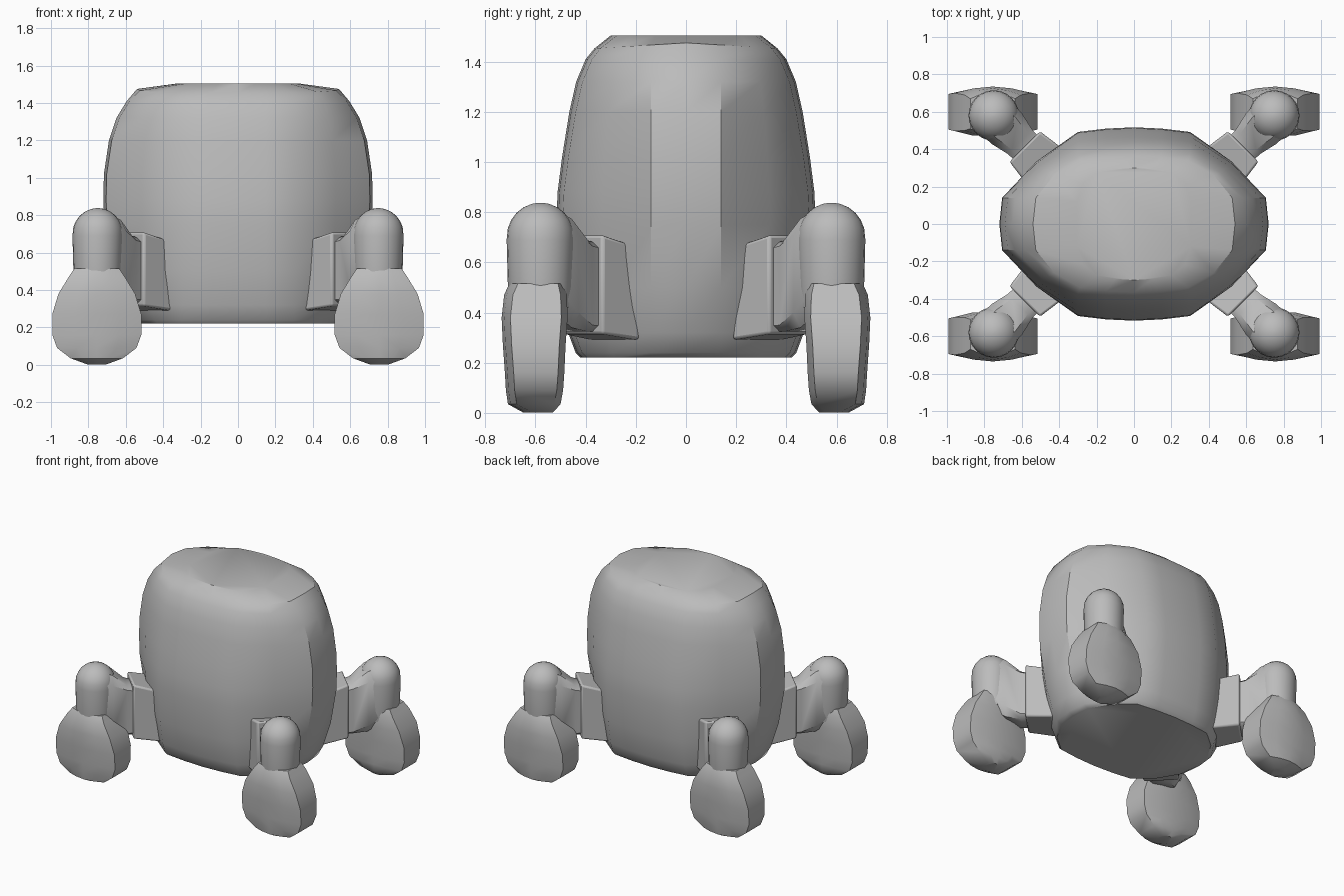
import bpy, bmesh, math
from mathutils import Vector

cube = bpy.data.objects.get("Cube")
if cube:
    bpy.data.objects.remove(cube, do_unlink=True)

# One flat grey for everything
grey = bpy.data.materials.new("plain grey")
grey.use_nodes = True
grey.diffuse_color = (0.5, 0.5, 0.5, 1)
grey.node_tree.nodes["Principled BSDF"].inputs["Base Color"].default_value = (0.5, 0.5, 0.5, 1)


def finish(name, bm, angle=40, bevel=0):
    bmesh.ops.recalc_face_normals(bm, faces=bm.faces)
    mesh = bpy.data.meshes.new(name)
    bm.to_mesh(mesh)
    bm.free()
    mesh.materials.append(grey)
    obj = bpy.data.objects.new(name, mesh)
    bpy.context.collection.objects.link(obj)
    if bevel:
        mod = obj.modifiers.new("soft edges", 'BEVEL')
        mod.width, mod.segments, mod.limit_method = bevel, 2, 'ANGLE'
    bpy.ops.object.select_all(action='DESELECT')
    obj.select_set(True)
    bpy.context.view_layer.objects.active = obj
    bpy.ops.object.shade_smooth_by_angle(angle=math.radians(angle))


def loft(rings):
    """Skin a stack of equal-sized rings and cap both ends."""
    bm = bmesh.new()
    loops = [[bm.verts.new(p) for p in ring] for ring in rings]
    n = len(loops[0])
    for a, b in zip(loops, loops[1:]):
        for i in range(n):
            j = (i + 1) % n
            bm.faces.new((a[i], a[j], b[j], b[i]))
    bm.faces.new(loops[0])
    bm.faces.new(loops[-1])
    return bm


def body_ring(z, w, d, flat_x=0.3, flat_y=0.14, dip=0):
    """Rounded octagon with fixed-width flats on its four sides."""
    xs, ys = w - 0.015, d - 0.025
    q = [(w, 0), (xs, flat_y),
         ((xs + flat_x) / 2 + 0.02, (ys + flat_y) / 2 + 0.02),
         (flat_x, ys), (flat_x / 2, d - 0.007), (0, d)]
    half = q + [(-x, y) for x, y in q[-2::-1]]
    full = half + [(x, -y) for x, y in half[-2:0:-1]]
    return [(x, y, z - dip * abs(y) / d) for x, y in full]


# Barrel body with a shallow crowned lid
levels = [(0.22, 0.53, 0.42), (0.24, 0.565, 0.44), (0.32, 0.61, 0.47),
          (0.5, 0.67, 0.5), (0.75, 0.715, 0.517), (0.88, 0.72, 0.512),
          (1.02, 0.717, 0.494), (1.2, 0.69, 0.465), (1.32, 0.65, 0.438),
          (1.41, 0.595, 0.4)]
rings = [body_ring(*level) for level in levels]
rings.append(body_ring(1.475, 0.54, 0.365, 0.29, dip=0.022))
rings.append(body_ring(1.505, 0.32, 0.3, 0.2, 0.12))
finish("body", loft(rings), 35)

# Legs stand on diagonals through these points
HIP = Vector((0.75, 0.58, 0))
AXIS = Vector((1, 1, 0)).normalized()
SIDE = Vector((1, -1, 0)).normalized()


def leg_ring(s, half, low, high, lift=0):
    """Eight-sided upright section, s along the leg axis from the hip."""
    mid = (low + high) / 2
    c = half * 0.65
    shape = [(-c, low), (c, low), (half, low + lift), (half, high - lift),
             (c, high), (-c, high), (-half, high - lift), (-half, low + lift)]
    return [HIP + AXIS * s + SIDE * u + Vector((0, 0, v)) for u, v in shape]


def foot_ring(z, w, y0, y1):
    ym = [y0 + 0.025, y1 - 0.035]
    shape = [(w, ym[0]), (w, ym[1]), (w * 0.5, y1 - 0.01), (0, y1), (-w * 0.5, y1 - 0.01),
             (-w, ym[1]), (-w, ym[0]), (-w * 0.5, y0), (0, y0), (w * 0.5, y0)]
    return [(0.755 + x, y, z) for x, y in shape]


def mirrored(points, sx, sy):
    return [(p[0] * sx, p[1] * sy, p[2]) for p in points]


for fb, sy in (("front", -1), ("back", 1)):
    for lr, sx in (("left", 1), ("right", -1)):
        tag = f"{fb}_{lr}_"

        # Bracket tapering out of the body
        bracket = []
        for s, half, low, high in ((-0.42, 0.14, 0.29, 0.66), (-0.235, 0.115, 0.315, 0.71)):
            bracket.append([HIP + AXIS * s + SIDE * u + Vector((0, 0, v)) for u, v in
                            ((-half, low), (half, low), (half, high), (-half, high))])
        finish(tag + "bracket", loft([mirrored(r, sx, sy) for r in bracket]), 30, 0.012)

        # Arm swelling towards the knuckle
        arm = [leg_ring(-0.28, 0.09, 0.325, 0.67, 0.02), leg_ring(-0.2, 0.092, 0.325, 0.69, 0.025),
               leg_ring(-0.1, 0.115, 0.34, 0.775, 0.06), leg_ring(0.0, 0.12, 0.4, 0.81, 0.08)]
        finish(tag + "arm", loft([mirrored(r, sx, sy) for r in arm]), 40)

        # Upright knuckle with a domed top
        profile = [(0.42, 0.12), (0.5, 0.13), (0.69, 0.135)]
        profile += [(0.7 + 0.138 * math.sin(a), 0.135 * math.cos(a))
                    for a in (math.radians(d) for d in (15, 30, 45, 60, 75, 86))]
        dome = [[HIP + Vector((r * math.cos(t), r * math.sin(t), z))
                 for t in (math.tau * i / 24 for i in range(24))] for z, r in profile]
        finish(tag + "knuckle", loft([mirrored(r, sx, sy) for r in dome]), 40)

        # Broad pebble-shaped foot
        foot = [foot_ring(*f) for f in
                ((0.002, 0.05, 0.53, 0.65), (0.035, 0.14, 0.5, 0.71), (0.09, 0.212, 0.49, 0.718),
                 (0.16, 0.238, 0.485, 0.722), (0.27, 0.238, 0.48, 0.73), (0.38, 0.205, 0.472, 0.735),
                 (0.47, 0.15, 0.475, 0.725), (0.515, 0.12, 0.485, 0.705))]
        finish(tag + "foot", loft([mirrored(r, sx, sy) for r in foot]), 40)
